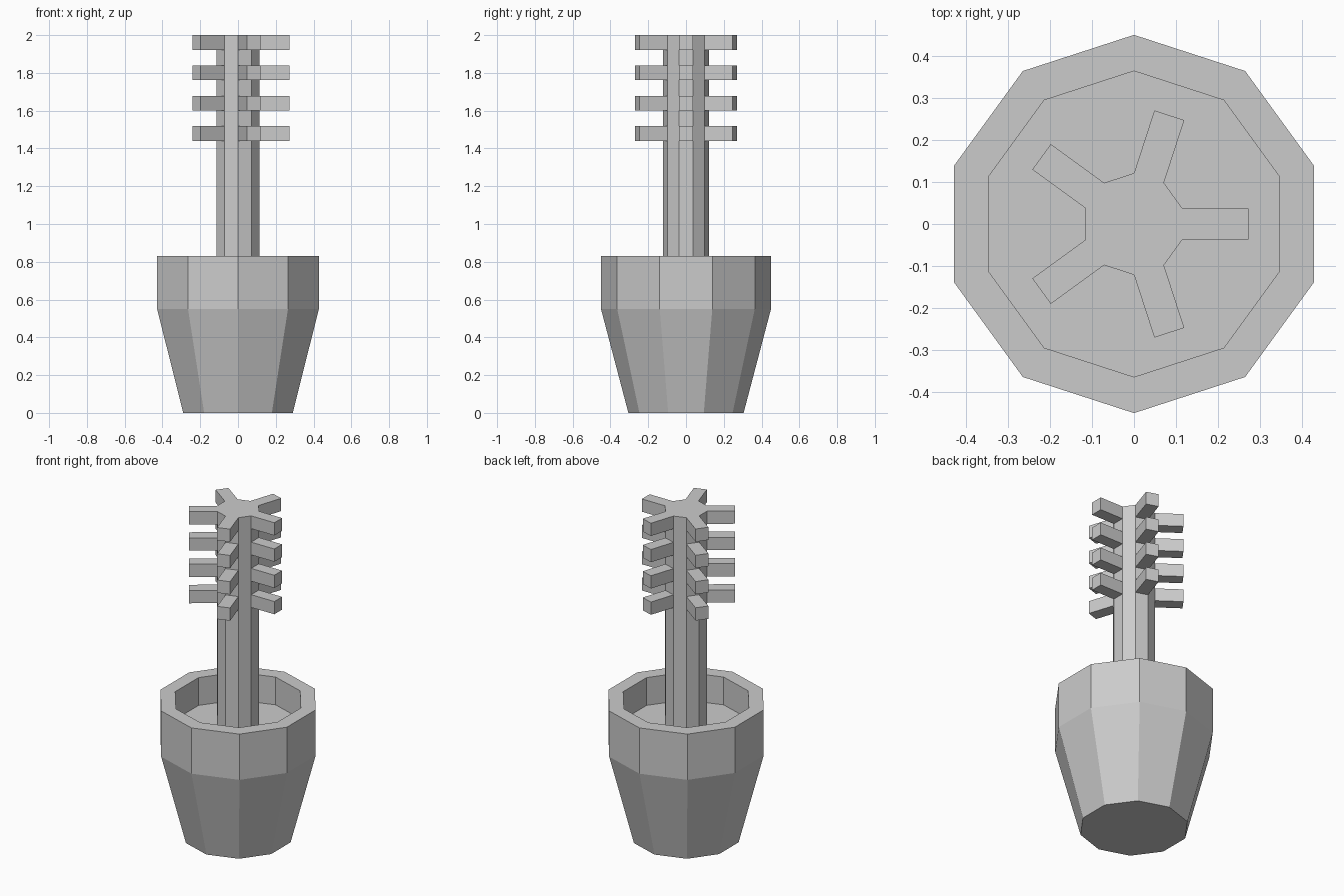
import bpy, bmesh, math
from mathutils import Vector

if "Cube" in bpy.data.objects:
    bpy.data.objects.remove(bpy.data.objects["Cube"], do_unlink=True)

SIDES = 10

grey = bpy.data.materials.new("plain_grey")
grey.use_nodes = True
colour = (0.6, 0.6, 0.6, 1)
grey.diffuse_color = colour
grey.node_tree.nodes["Principled BSDF"].inputs["Base Color"].default_value = colour


def lathe(bm, profile):
    """Loft ten-sided rings through (radius, height) pairs and cap both ends."""
    rings = []
    for r, z in profile:
        angles = [math.tau * (i + 0.5) / SIDES for i in range(SIDES)]
        rings.append([bm.verts.new((r * math.cos(a), r * math.sin(a), z)) for a in angles])
    walls = []
    for low, high in zip(rings, rings[1:]):
        walls.append([bm.faces.new((low[i - 1], low[i], high[i], high[i - 1]))
                      for i in range(SIDES)])
    bm.faces.new(rings[0][::-1])
    bm.faces.new(rings[-1])
    return walls


def finish(bm, name):
    bmesh.ops.recalc_face_normals(bm, faces=bm.faces)
    mesh = bpy.data.meshes.new(name)
    bm.to_mesh(mesh)
    bm.free()
    mesh.materials.append(grey)
    obj = bpy.data.objects.new(name, mesh)
    bpy.context.collection.objects.link(obj)


# Pot with a thick rim and a recessed soil floor
SOIL = 0.66
pot = bmesh.new()
lathe(pot, [(0.305, 0), (0.45, 0.55), (0.45, 0.83), (0.364, 0.83), (0.364, SOIL)])
finish(pot, "pot")

# Stem, with every other side of each tier pulled out into a branch
STEM_R, REACH, THICK = 0.121, 0.272, 0.078
levels = [SOIL]
for tier in range(4):
    base = 1.44 + tier * (2 - THICK - 1.44) / 3
    levels += [base, base + THICK]
stem = bmesh.new()
walls = lathe(stem, [(STEM_R, z) for z in levels])
length = REACH - STEM_R * math.cos(math.pi / SIDES)
for tier in walls[1::2]:
    for face in tier[0::2]:
        centre = face.calc_center_median()
        out = Vector((centre.x, centre.y, 0)).normalized()
        tip = bmesh.ops.extrude_discrete_faces(stem, faces=[face])["faces"][0]
        bmesh.ops.translate(stem, verts=tip.verts, vec=out * length)
finish(stem, "stem_with_branches")
